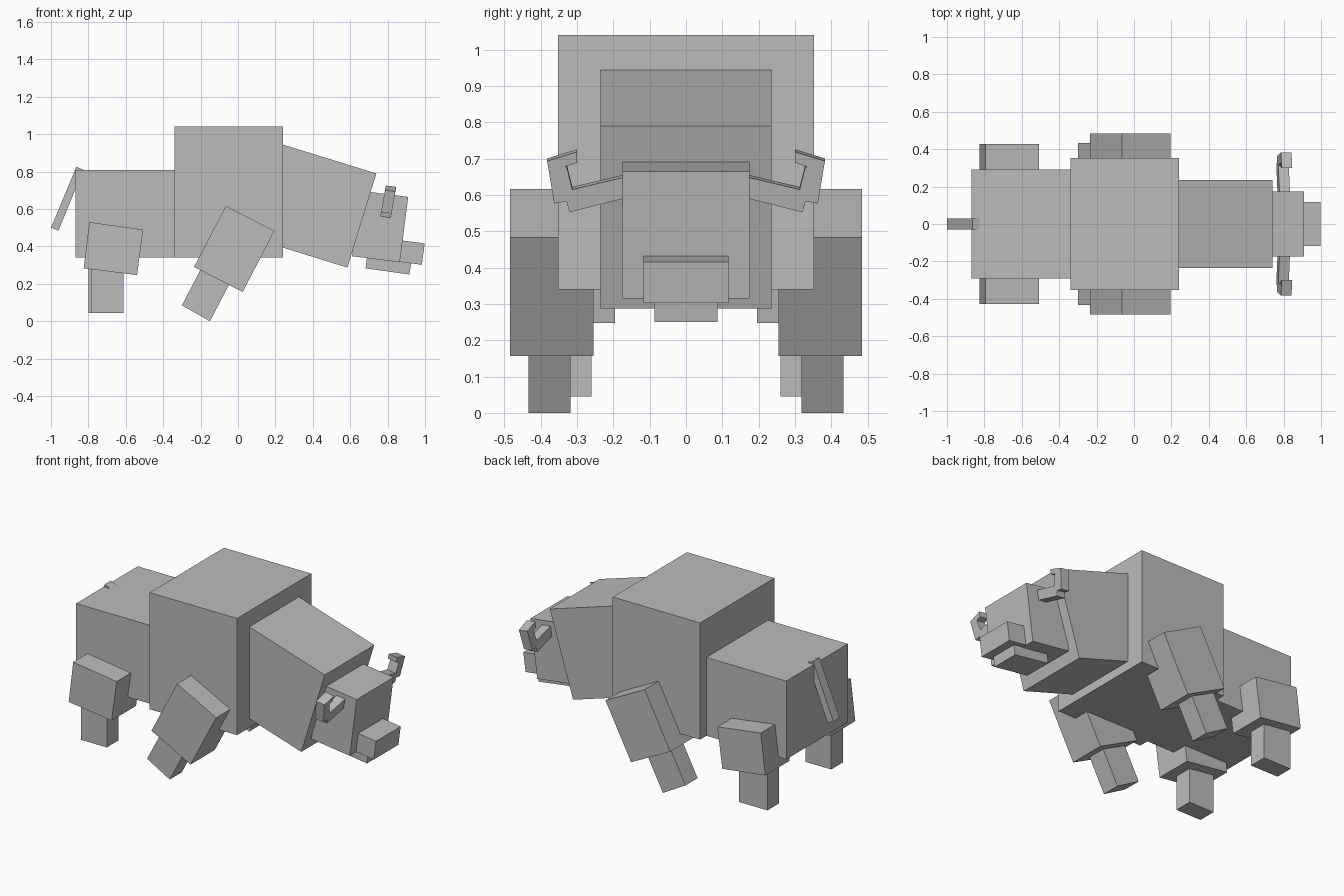
import bpy
import bmesh

if "Cube" in bpy.data.objects:
    bpy.data.objects.remove(bpy.data.objects["Cube"])

grey = bpy.data.materials.new("plain_grey")
grey.diffuse_color = (0.5, 0.5, 0.5, 1)
grey.use_nodes = True
grey.node_tree.nodes["Principled BSDF"].inputs["Base Color"].default_value = grey.diffuse_color


def make_prism(name, ring_a, ring_b):
    """Closed solid between two matching outlines."""
    bm = bmesh.new()
    a = [bm.verts.new(p) for p in ring_a]
    b = [bm.verts.new(p) for p in ring_b]
    bm.faces.new(a)
    bm.faces.new(b[::-1])
    for i in range(len(a)):
        j = (i + 1) % len(a)
        bm.faces.new((a[i], b[i], b[j], a[j]))
    bmesh.ops.recalc_face_normals(bm, faces=bm.faces[:])
    mesh = bpy.data.meshes.new(name)
    bm.to_mesh(mesh)
    bm.free()
    mesh.materials.append(grey)
    ob = bpy.data.objects.new(name, mesh)
    bpy.context.collection.objects.link(ob)


def block(name, side, y0, y1):
    """Box given by its side outline (x, z) and its y range."""
    make_prism(name, [(x, y0, z) for x, z in side], [(x, y1, z) for x, z in side])


def rect(x0, x1, z0, z1):
    return [(x0, z0), (x1, z0), (x1, z1), (x0, z1)]


# Body
block("chest", rect(-0.34, 0.24, 0.34, 1.04), -0.352, 0.352)
block("hindquarters", rect(-0.87, -0.30, 0.34, 0.81), -0.292, 0.292)
block("tail", [(-0.864, 0.826), (-0.826, 0.81), (-0.96, 0.485), (-1.0, 0.50)], -0.03, 0.03)

# Neck, head, snout and jaw
block("neck", [(0.20, 0.957), (0.74, 0.79), (0.585, 0.287), (0.045, 0.454)], -0.235, 0.235)
block("head", [(0.655, 0.698), (0.91, 0.665), (0.865, 0.315), (0.61, 0.348)], -0.175, 0.175)
block("snout", [(0.86, 0.434), (0.998, 0.416), (0.983, 0.302), (0.845, 0.32)], -0.117, 0.117)
block("jaw", [(0.69, 0.345), (0.925, 0.312), (0.917, 0.25), (0.682, 0.283)], -0.087, 0.087)

# Tusk pieces as (y, z) outlines: arm, upright, tip
tusk = {
    "tusk_arm": [(0.15, 0.599), (0.321, 0.556), (0.336, 0.613), (0.15, 0.657)],
    "tusk_upright": [(0.363, 0.58), (0.382, 0.695), (0.328, 0.68), (0.306, 0.59)],
    "tusk_tip": [(0.382, 0.697), (0.30, 0.722), (0.30, 0.692), (0.376, 0.668)],
}


def tusk_ring(outline, s, dx):
    # leans forward like the head
    return [(0.79 + dx + 0.18 * (z - 0.565), s * y, z - 0.13 * dx) for y, z in outline]


for s, label in ((-1, "right"), (1, "left")):
    for part, outline in tusk.items():
        make_prism(f"{label}_{part}", tusk_ring(outline, s, -0.028), tusk_ring(outline, s, 0.028))

    # Front legs
    block(f"{label}_front_upper_leg",
          [(-0.065, 0.617), (0.195, 0.483), (0.025, 0.157), (-0.235, 0.29)], s * 0.255, s * 0.485)
    block(f"{label}_front_foot",
          [(-0.30, 0.085), (-0.15, 0.0), (-0.035, 0.22), (-0.185, 0.305)], s * 0.318, s * 0.433)

    # Hind legs, one foot slightly longer at the heel
    block(f"{label}_hind_upper_leg",
          [(-0.795, 0.53), (-0.507, 0.49), (-0.54, 0.247), (-0.825, 0.283)], s * 0.195, s * 0.427)
    heel = -0.80 if s > 0 else -0.782
    block(f"{label}_hind_foot", rect(heel, -0.612, 0.045, 0.30), s * 0.26, s * 0.37)
